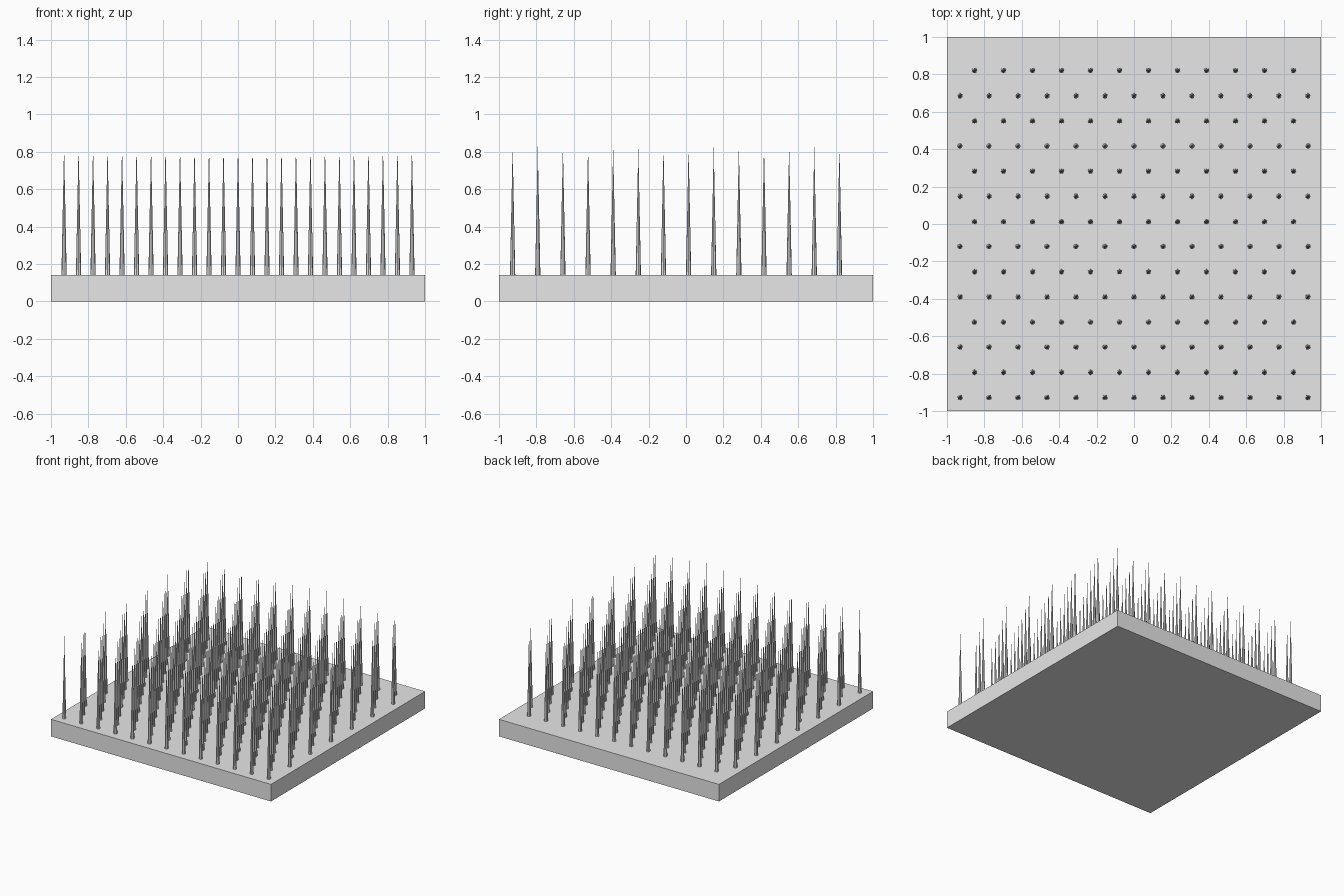
import bpy
import bmesh
from mathutils import Matrix

cube = bpy.data.objects.get("Cube")
if cube:
    bpy.data.objects.remove(cube, do_unlink=True)

BASE_HEIGHT = 0.14
TIP_HEIGHT = 0.83
SPIKE_RADIUS = 0.0142
PITCH_X = 0.155
PITCH_Y = 0.1344
FIRST_ROW_Y = -0.927
ROWS = 14
LONG_ROW = 13

grey = bpy.data.materials.new("light_grey")
grey.use_nodes = True
grey.diffuse_color = (0.8, 0.8, 0.8, 1)
grey.node_tree.nodes["Principled BSDF"].inputs["Base Color"].default_value = (0.8, 0.8, 0.8, 1)


def finish(name, bm):
    mesh = bpy.data.meshes.new(name)
    bm.to_mesh(mesh)
    bm.free()
    mesh.materials.append(grey)
    obj = bpy.data.objects.new(name, mesh)
    bpy.context.collection.objects.link(obj)
    return obj


# Square base slab
bm = bmesh.new()
slab = Matrix.Translation((0, 0, BASE_HEIGHT / 2)) @ Matrix.Diagonal((2, 2, BASE_HEIGHT, 1))
bmesh.ops.create_cube(bm, size=1, matrix=slab)
finish("base_plate", bm)

# Staggered rows of slender spikes, every second row one shorter
length = TIP_HEIGHT - BASE_HEIGHT
for row in range(ROWS):
    bm = bmesh.new()
    count = LONG_ROW - row % 2
    y = FIRST_ROW_Y + row * PITCH_Y
    for i in range(count):
        x = (i - (count - 1) / 2) * PITCH_X
        bmesh.ops.create_cone(
            bm, cap_ends=True, segments=8,
            radius1=SPIKE_RADIUS, radius2=0, depth=length,
            matrix=Matrix.Translation((x, y, BASE_HEIGHT + length / 2)))
    bmesh.ops.remove_doubles(bm, verts=bm.verts, dist=0.0001)
    finish(f"spike_row_{row + 1}", bm)
